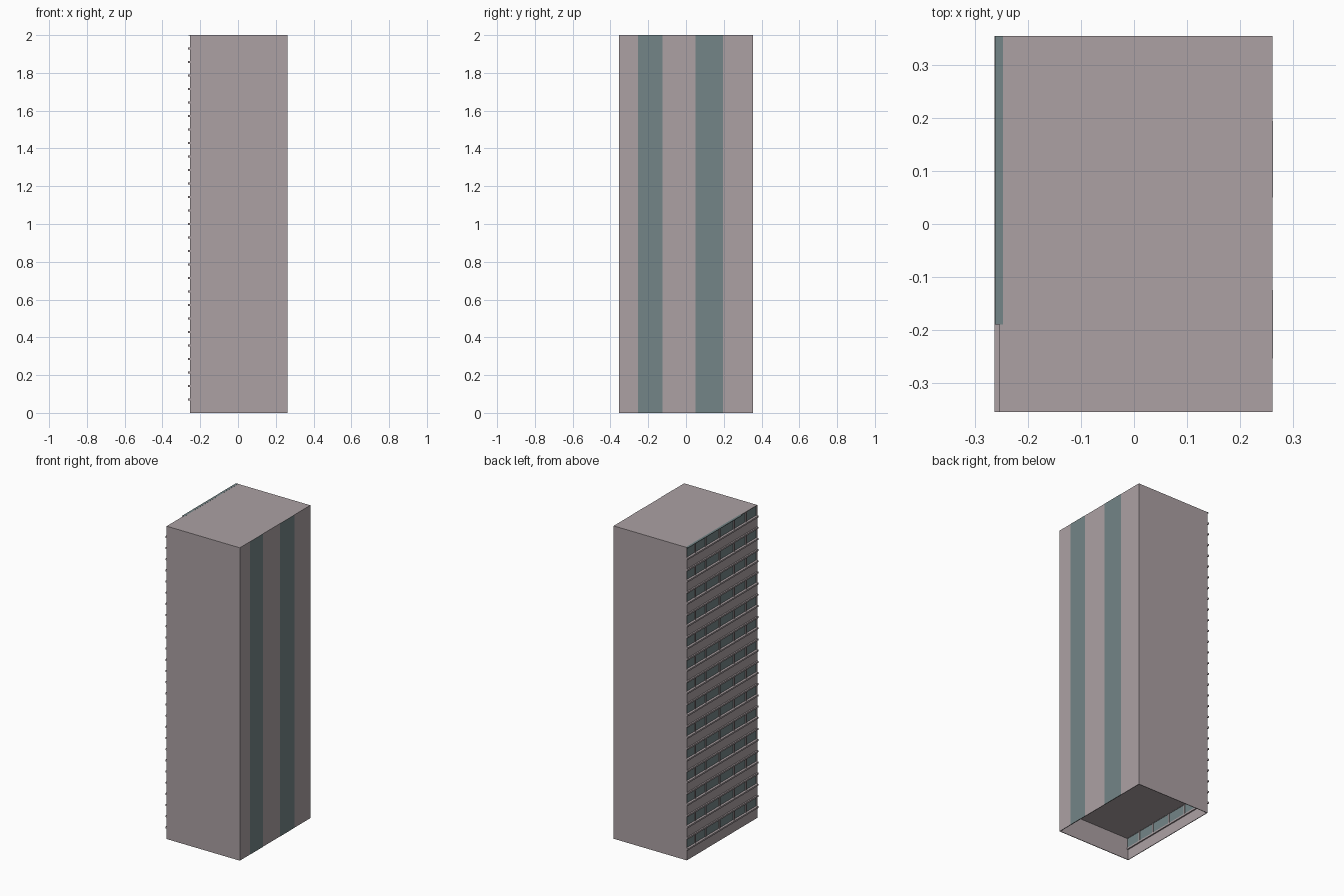
import bpy, bmesh

if "Cube" in bpy.data.objects:
    bpy.data.objects.remove(bpy.data.objects["Cube"])

X, Y, H = 0.262, 0.356, 2.0      # half width, half depth, height
WX = -0.255                      # plane of the windowed facade
FLOORS = 14
FH = H / FLOORS
T = 0.004                        # wall thickness


def material(name, rgb):
    m = bpy.data.materials.new(name)
    m.diffuse_color = (*rgb, 1)
    m.use_nodes = True
    m.node_tree.nodes["Principled BSDF"].inputs["Base Color"].default_value = m.diffuse_color
    return m


concrete = material("pinkish_concrete", (0.412, 0.356, 0.371))
glass = material("grey_teal_glass", (0.174, 0.235, 0.242))


def boxes(name, mat, spans):
    """One object made of boxes given as (x0, x1, y0, y1, z0, z1)."""
    bm = bmesh.new()
    for x0, x1, y0, y1, z0, z1 in spans:
        cube = bmesh.ops.create_cube(bm, size=1)
        for v in cube["verts"]:
            v.co.x = x0 if v.co.x < 0 else x1
            v.co.y = y0 if v.co.y < 0 else y1
            v.co.z = z0 if v.co.z < 0 else z1
    mesh = bpy.data.meshes.new(name)
    bm.to_mesh(mesh)
    bm.free()
    mesh.materials.append(mat)
    ob = bpy.data.objects.new(name, mesh)
    bpy.context.collection.objects.link(ob)
    return ob


# Plain walls and roof, open at the bottom
boxes("front_wall", concrete, [(WX, X, -Y, -Y + T, 0, H - T)])
boxes("back_wall", concrete, [(WX, X, Y - T, Y, 0, H - T)])
boxes("right_wall", concrete, [(X - T, X, -Y + T, Y - T, 0, H - T)])
boxes("roof", concrete, [(WX, X, -Y, Y, H - T, H)])

# Floor slabs
boxes("floor_slabs", concrete,
      [(WX + 0.01, X - T, -Y + T, Y - T, k * FH - T, k * FH) for k in range(1, FLOORS)])

# Tall glass strips on the right wall
boxes("tall_glass_strips", glass,
      [(X - 0.001, X + 0.001, y0, y1, 0, H) for y0, y1 in ((-0.255, -0.125), (0.05, 0.195))])

# Windowed facade: spandrel in the lower half of each floor, glazing above
spandrels, panes, mullions, ledges = [], [], [], []
for k in range(FLOORS):
    z0, zm, z1 = k * FH, (k + 0.5) * FH, (k + 1) * FH
    spandrels.append((WX, WX + T, -Y + T, Y - T, z0, zm))
    panes.append((WX + 0.006, WX + 0.009, -Y + T, Y - T, zm, min(z1, H - T)))
    for y in (-0.246, -0.125, 0.02, 0.16, 0.266):
        mullions.append((WX, WX + 0.012, y - 0.005, y + 0.005, zm, min(z1, H - T)))
    for z in (zm, z1):
        if z < H - 0.01:
            ledges.append((-0.264, WX + 0.012, -Y, Y, z - 0.005, z + 0.005))
boxes("spandrels", concrete, spandrels)
boxes("window_panes", glass, panes)
boxes("window_mullions", concrete, mullions)
boxes("window_ledges", concrete, ledges)

# Glazing cap along the roof edge
boxes("roof_edge_cap", glass, [(-0.263, -0.248, -0.19, Y, H - 0.003, H + 0.0005)])
